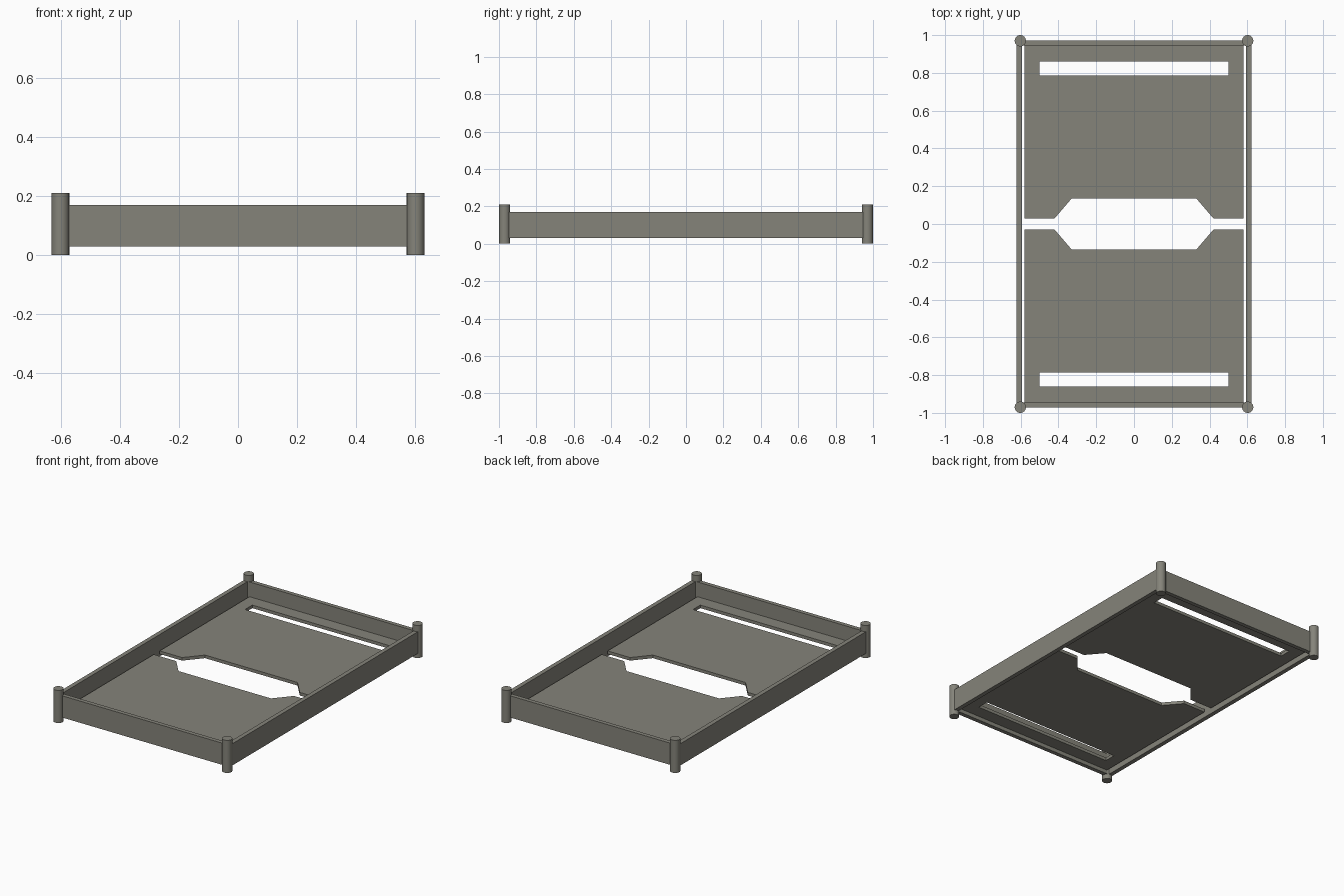
import bpy, bmesh

if "Cube" in bpy.data.objects:
    bpy.data.objects.remove(bpy.data.objects["Cube"])

# Single warm grey finish
grey = bpy.data.materials.new("warm grey")
grey.diffuse_color = (0.235, 0.23, 0.195, 1)
grey.use_nodes = True
grey.node_tree.nodes["Principled BSDF"].inputs["Base Color"].default_value = grey.diffuse_color


def finish(name, bm):
    bmesh.ops.recalc_face_normals(bm, faces=bm.faces)
    mesh = bpy.data.meshes.new(name)
    bm.to_mesh(mesh)
    bm.free()
    mesh.materials.append(grey)
    ob = bpy.data.objects.new(name, mesh)
    bpy.context.collection.objects.link(ob)
    return ob


def box(name, x0, x1, y0, y1, z0, z1):
    bm = bmesh.new()
    bmesh.ops.create_cube(bm, size=1)
    for v in bm.verts:
        v.co = ((x0 + x1) / 2 + v.co.x * (x1 - x0),
                (y0 + y1) / 2 + v.co.y * (y1 - y0),
                (z0 + z1) / 2 + v.co.z * (z1 - z0))
    return finish(name, bm)


def panel(name, side):
    # Half deck: notched middle edge, slot near the end, built as flat strips
    outlines = [
        [(-.58, .03), (-.42, .03), (-.33, .135), (-.33, .785), (-.5, .785), (-.58, .785)],
        [(-.33, .135), (.33, .135), (.33, .785), (-.33, .785)],
        [(.33, .135), (.42, .03), (.58, .03), (.58, .785), (.5, .785), (.33, .785)],
        [(-.58, .785), (-.5, .785), (-.5, .86), (-.58, .86)],
        [(.5, .785), (.58, .785), (.58, .86), (.5, .86)],
        [(-.58, .86), (-.5, .86), (.5, .86), (.58, .86), (.58, .95), (-.58, .95)],
    ]
    bm = bmesh.new()
    for pts in outlines:
        bm.faces.new([bm.verts.new((x, y * side, .055)) for x, y in pts])
    bmesh.ops.remove_doubles(bm, verts=bm.verts, dist=1e-4)
    # Thicken the sheet upwards
    top = bmesh.ops.extrude_face_region(bm, geom=bm.faces[:], use_keep_orig=True)["geom"]
    for v in top:
        if isinstance(v, bmesh.types.BMVert):
            v.co.z = .075
    bmesh.ops.dissolve_limit(bm, angle_limit=.01, verts=bm.verts, edges=bm.edges)
    return finish(name, bm)


# Corner posts
for sx, xn in ((-1, "left"), (1, "right")):
    for sy, yn in ((-1, "front"), (1, "back")):
        bpy.ops.mesh.primitive_cylinder_add(vertices=24, radius=.03, depth=.21,
                                            location=(sx * .602, sy * .97, .105))
        post = bpy.context.object
        post.name = f"{yn}_{xn}_post"
        post.data.materials.append(grey)
        bpy.ops.object.shade_smooth_by_angle()

# Rails between the posts
for s, n in ((-1, "left"), (1, "right")):
    box(f"{n}_side_rail", *sorted((s * .593, s * .621)), -.955, .955, .03, .17)
for s, n in ((-1, "front"), (1, "back")):
    box(f"{n}_end_rail", -.59, .59, *sorted((s * .945, s * .972)), .03, .17)

# Deck halves
panel("front_deck", -1)
panel("back_deck", 1)
